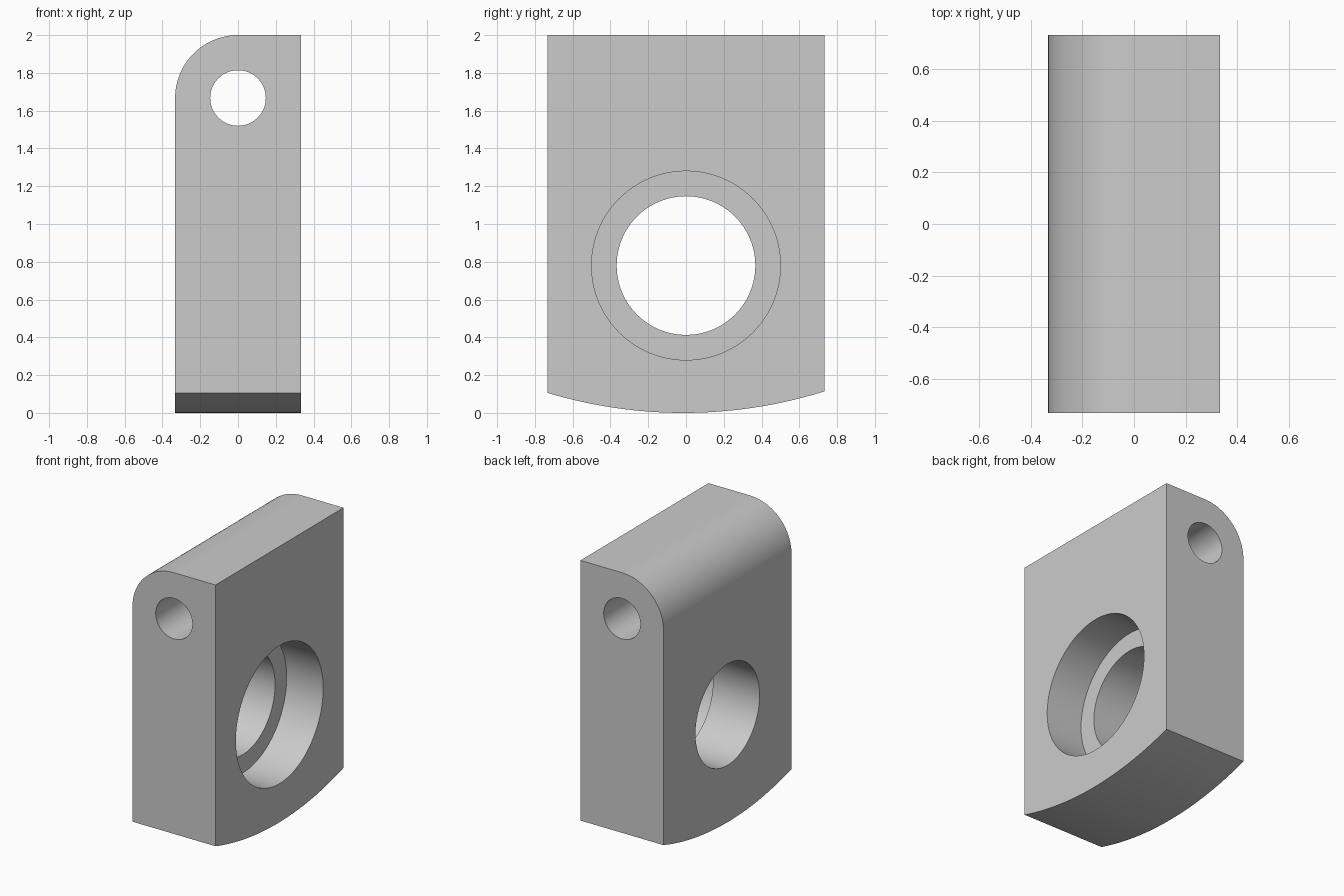
import bpy, bmesh
from math import pi, sin, cos, asin, sqrt
from mathutils import Matrix, Vector

if "Cube" in bpy.data.objects:
    bpy.data.objects.remove(bpy.data.objects["Cube"], do_unlink=True)

HALF_X, HALF_Y, TOP = 0.333, 0.733, 2.0
PIN_Z, PIN_R = TOP - HALF_X, 0.147
BORE_Z, BORE_R = 0.78, 0.367
SEAT_R, SEAT_DEPTH = 0.5, 0.293
BOTTOM_R, BOTTOM_Y = 2.5, -0.013

grey = bpy.data.materials.new("plain grey")
grey.use_nodes = True
colour = (0.6, 0.6, 0.6, 1)
grey.diffuse_color = colour
grey.node_tree.nodes["Principled BSDF"].inputs["Base Color"].default_value = colour


def arc(cu, cv, r, start, end, n):
    steps = [start + (end - start) * i / n for i in range(n + 1)]
    return [(cu + r * cos(a), cv + r * sin(a)) for a in steps]


def prism(name, outline, axis, lo, hi):
    """Extrude a 2D outline (horizontal, z) along x or y."""
    bm = bmesh.new()
    place = (lambda u, v: (lo, u, v)) if axis == "x" else (lambda u, v: (u, lo, v))
    face = bm.faces.new([bm.verts.new(place(u, v)) for u, v in outline])
    moved = bmesh.ops.extrude_face_region(bm, geom=[face])["geom"]
    step = Vector((hi - lo, 0, 0)) if axis == "x" else Vector((0, hi - lo, 0))
    bmesh.ops.translate(bm, vec=step, verts=[g for g in moved if isinstance(g, bmesh.types.BMVert)])
    bmesh.ops.recalc_face_normals(bm, faces=bm.faces)
    mesh = bpy.data.meshes.new(name)
    bm.to_mesh(mesh)
    bm.free()
    mesh.materials.append(grey)
    obj = bpy.data.objects.new(name, mesh)
    bpy.context.collection.objects.link(obj)
    return obj


def circle(cv, r, n=96):
    return arc(0, cv, r, 0, 2 * pi, n)[:-1]


# Block with one rounded top edge
outline = [(HALF_X, -0.1), (HALF_X, TOP)] + arc(0, PIN_Z, HALF_X, pi / 2, pi, 32) + [(-HALF_X, -0.1)]
block = prism("mounting_block", outline, "y", -HALF_Y, HALF_Y)

# Envelope with the curved underside
left = -pi / 2 + asin((-HALF_Y - 0.1 - BOTTOM_Y) / BOTTOM_R)
right = -pi / 2 + asin((HALF_Y + 0.1 - BOTTOM_Y) / BOTTOM_R)
underside = arc(BOTTOM_Y, BOTTOM_R, BOTTOM_R, left, right, 48)
envelope = prism("underside_envelope", underside + [(HALF_Y + 0.1, 3), (-HALF_Y - 0.1, 3)], "x", -1, 1)

# Pin hole, through bore and recessed seat
pin = prism("pin_hole_cutter", circle(PIN_Z, PIN_R, 64), "y", -1, 1)
bore = prism("bore_cutter", circle(BORE_Z, BORE_R), "x", -1, 1)
seat = prism("seat_cutter", circle(BORE_Z, SEAT_R), "x", HALF_X - SEAT_DEPTH, 1)

bpy.context.view_layer.objects.active = block
block.select_set(True)
for cutter, mode in ((envelope, "INTERSECT"), (pin, "DIFFERENCE"), (bore, "DIFFERENCE"), (seat, "DIFFERENCE")):
    mod = block.modifiers.new(cutter.name, "BOOLEAN")
    mod.operation, mod.solver, mod.object = mode, "EXACT", cutter
    bpy.ops.object.modifier_apply(modifier=mod.name)
    bpy.data.objects.remove(cutter, do_unlink=True)

bpy.ops.object.select_all(action="DESELECT")
block.select_set(True)
bpy.ops.object.shade_smooth_by_angle(angle=pi / 6)
